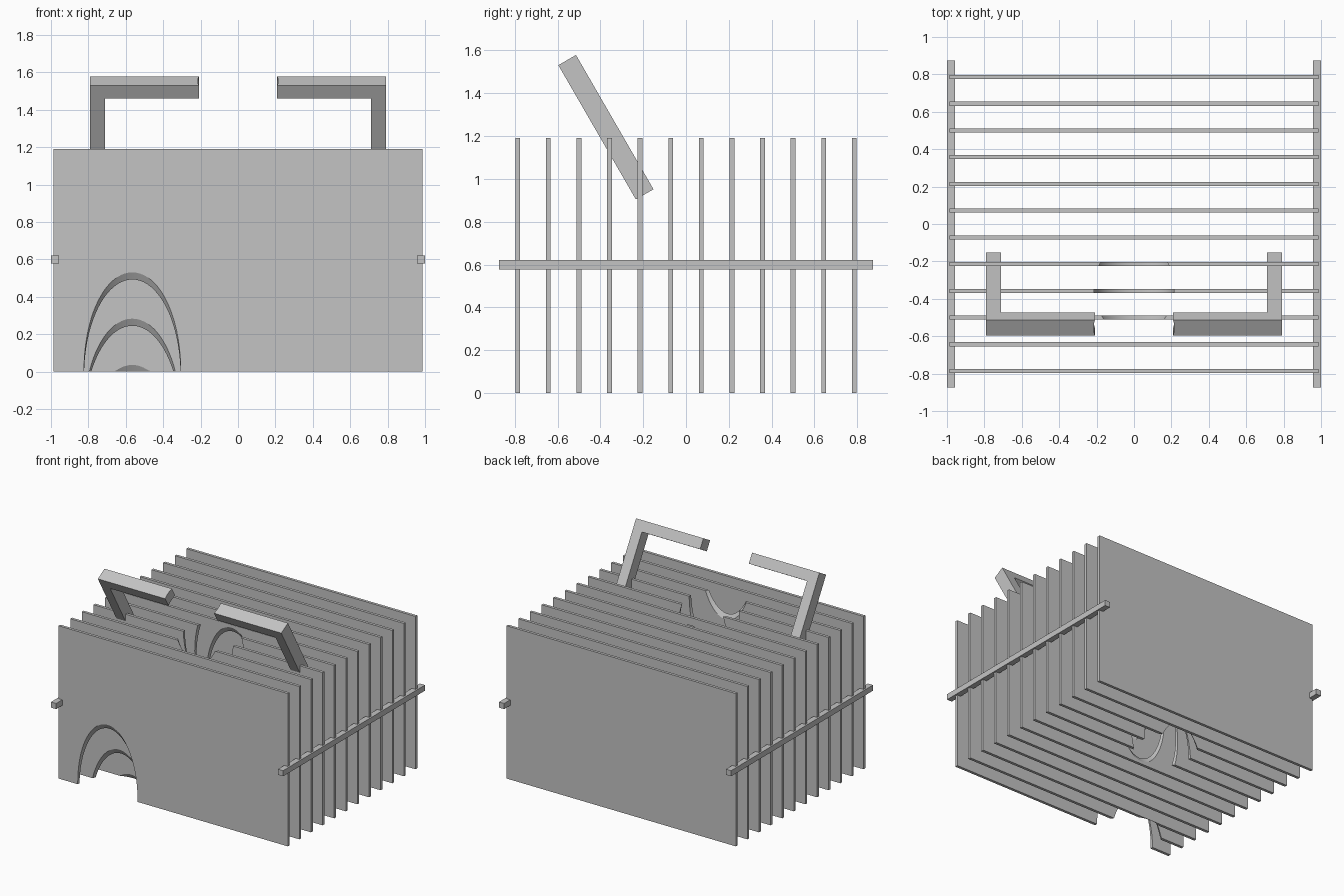
import bpy, bmesh, math
from mathutils import Matrix

cube = bpy.data.objects.get("Cube")
if cube:
    bpy.data.objects.remove(cube, do_unlink=True)

GREY = (0.55, 0.55, 0.55, 1.0)
grey = bpy.data.materials.new("plain grey")
grey.use_nodes = True
grey.diffuse_color = GREY
grey.node_tree.nodes["Principled BSDF"].inputs["Base Color"].default_value = GREY

TILT = math.radians(30)       # shared lean of the handles and bores
HANDLE_TOP = (0, -0.555, 1.555)


def finish(name, bm, location=(0, 0, 0), tilt=0.0):
    bmesh.ops.recalc_face_normals(bm, faces=bm.faces[:])
    mesh = bpy.data.meshes.new(name)
    bm.to_mesh(mesh)
    bm.free()
    mesh.materials.append(grey)
    ob = bpy.data.objects.new(name, mesh)
    bpy.context.collection.objects.link(ob)
    ob.location = location
    ob.rotation_euler = (tilt, 0, 0)
    return ob


def box(name, centre, size):
    bm = bmesh.new()
    bmesh.ops.create_cube(bm, size=1, matrix=Matrix.Diagonal((*size, 1)))
    return finish(name, bm, centre)


def bore(name, location, radius):
    bm = bmesh.new()
    bmesh.ops.create_cone(bm, cap_ends=True, segments=80, radius1=radius,
                          radius2=radius, depth=5)
    ob = finish(name, bm, location, TILT)
    ob.hide_render = True
    return ob


def cut(ob, cutters):
    bpy.ops.object.select_all(action='DESELECT')
    ob.select_set(True)
    bpy.context.view_layer.objects.active = ob
    for cutter in cutters:
        mod = ob.modifiers.new("bore", 'BOOLEAN')
        mod.operation = 'DIFFERENCE'
        mod.solver = 'EXACT'
        mod.object = cutter
        bpy.ops.object.modifier_apply(modifier=mod.name)
    bpy.ops.object.shade_smooth_by_angle(angle=math.radians(30))


def handle(name, side):
    # L-shaped arm: long leg with a short bar turned inwards at the top
    outline = [(0.79, 0), (0.79, -0.724), (0.712, -0.724),
               (0.712, -0.081), (0.15, -0.081), (0.15, 0)]
    bm = bmesh.new()
    face = bm.faces.new([bm.verts.new((side * x, -0.0475, z)) for x, z in outline])
    ext = bmesh.ops.extrude_face_region(bm, geom=[face])
    verts = [g for g in ext["geom"] if isinstance(g, bmesh.types.BMVert)]
    bmesh.ops.translate(bm, verts=verts, vec=(0, 0.095, 0))
    return finish(name, bm, HANDLE_TOP, TILT)


# Leaning cylinders that carve the arches and the central tunnel
centre_bore = bore("centre_bore", HANDLE_TOP, 0.215)
corner_bore = bore("corner_bore", (-0.565, -0.797, 0.015), 0.258)
bpy.context.view_layer.update()

# Row of twelve upright panels
for i in range(12):
    y = -0.786 + i * 1.572 / 11
    panel = box(f"panel_{i + 1}", (0, y, 0.595), (1.974, 0.022, 1.19))
    bpy.context.view_layer.update()
    cut(panel, [centre_bore, corner_bore])

# Side rails and leaning handles, one of each per side
for side, label in ((1, "left"), (-1, "right")):
    box(f"{label}_rail", (side * 0.978, 0, 0.6), (0.044, 1.746, 0.044))
    arm = handle(f"{label}_handle", side)
    bpy.context.view_layer.update()
    cut(arm, [centre_bore])

for helper in (centre_bore, corner_bore):
    bpy.data.objects.remove(helper, do_unlink=True)
